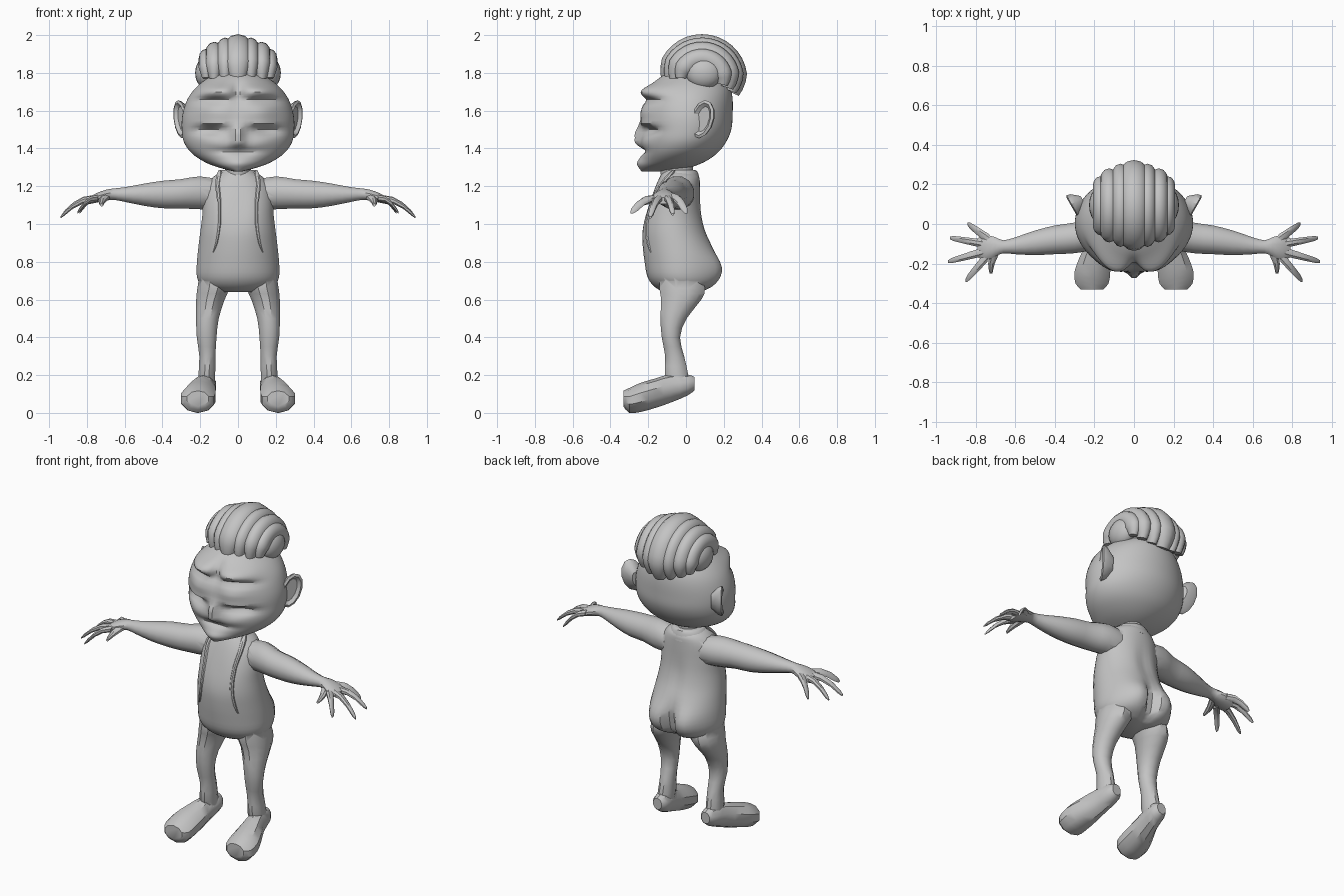
import bpy, bmesh, math
from mathutils import Matrix, Vector

if "Cube" in bpy.data.objects:
    bpy.data.objects.remove(bpy.data.objects["Cube"])

grey = bpy.data.materials.new("plain_grey")
grey.diffuse_color = (0.55, 0.55, 0.55, 1)
grey.use_nodes = True
grey.node_tree.nodes["Principled BSDF"].inputs["Base Color"].default_value = grey.diffuse_color


def spline(rows, steps):
    """Catmull-Rom interpolation of key sections."""
    out = []
    for i in range(len(rows) - 1):
        a, b, c, d = (rows[max(0, min(len(rows) - 1, i + k))] for k in (-1, 0, 1, 2))
        for s in range(steps):
            t = s / steps
            out.append([q + 0.5 * t * (r - p + t * (2*p - 5*q + 4*r - w + t * (3*(q - r) + w - p)))
                        for p, q, r, w in zip(a, b, c, d)])
    return out + [list(rows[-1])]


def finish(name, bm, angle=35):
    bmesh.ops.recalc_face_normals(bm, faces=bm.faces)
    me = bpy.data.meshes.new(name)
    bm.to_mesh(me)
    bm.free()
    me.materials.append(grey)
    ob = bpy.data.objects.new(name, me)
    bpy.context.collection.objects.link(ob)
    smooth(ob, angle)
    return ob


def smooth(ob, angle=35):
    bpy.ops.object.select_all(action='DESELECT')
    ob.select_set(True)
    bpy.context.view_layer.objects.active = ob
    bpy.ops.object.shade_smooth_by_angle(angle=math.radians(angle))


def add_rings(bm, rings):
    """Skin a list of point rings and cap both ends."""
    vs = [[bm.verts.new(p) for p in r] for r in rings]
    n = len(vs[0])
    for a, b in zip(vs, vs[1:]):
        for i in range(n):
            bm.faces.new((a[i], a[(i+1) % n], b[(i+1) % n], b[i]))
    bm.faces.new(vs[0])
    bm.faces.new(vs[-1])


def loft_into(bm, axis, rows, n=12, steps=2, pair=False, mat=None, bumps=()):
    """rows: (position on axis, centre u, centre v, radius u, radius v)."""
    rings = []
    for a, cu, cv, ru, rv in spline(rows, steps):
        ring = []
        for i in range(n):
            t = 2 * math.pi * (i + 0.5) / n
            u, v = cu + ru * math.cos(t), cv + rv * math.sin(t)
            p = {'x': (a, u, v), 'y': (u, a, v), 'z': (u, v, a)}[axis]
            p = Vector(p)
            dy = 0
            # soft dents and bulges; side -1 shapes the front, +1 the back
            for side, bx, bz, sx, sz, d in bumps:
                w = max(0, min(1, 0.5 + side * math.sin(t) * 2.0 - 0.5))
                dy += w * d * math.exp(-((abs(p.x) - bx) / sx)**2 - ((p.z - bz) / sz)**2)
            p.y += dy
            ring.append(mat @ p if mat else p)
        rings.append(ring)
    add_rings(bm, rings)
    if pair:
        add_rings(bm, [[Vector((-p.x, p.y, p.z)) for p in r] for r in rings])


def loft(name, *args, angle=35, **kw):
    bm = bmesh.new()
    loft_into(bm, *args, **kw)
    return finish(name, bm, angle)


def upright(rows):
    """(z, half width, front y, back y) -> loft rows."""
    return [(z, 0, (f + b) / 2, w, (b - f) / 2) for z, w, f, b in rows]


# Body: torso, legs, feet and arms united into one skin
body = loft("body", 'z', upright([
    (.64, .12, -.12, .08), (.67, .19, -.17, .13), (.72, .218, -.205, .155), (.8, .218, -.22, .16),
    (.88, .21, -.23, .14), (.96, .2, -.235, .11), (1.04, .19, -.225, .09), (1.12, .185, -.2, .08),
    (1.2, .17, -.165, .075), (1.25, .13, -.14, .07), (1.275, .09, -.125, .045)]),
    n=40, steps=3, bumps=[
    (1, .11, .75, .08, .10, .05), (1, 0, .74, .03, .10, -.05), (1, 0, 1.0, .04, .12, -.015),
    (-1, 0, 1.08, .07, .12, .012)])
legs = loft("legs", 'z', [
    (.74, .12, -.03, .085, .11), (.66, .13, -.02, .088, .125), (.6, .146, -.025, .078, .11),
    (.5, .162, -.066, .062, .072), (.4, .166, -.08, .054, .05), (.3, .162, -.06, .044, .052),
    (.2, .165, -.05, .046, .064), (.12, .166, -.035, .045, .05)], n=12, pair=True)
feet = loft("feet", 'y', [
    (.045, .165, .155, .03, .035), (.01, .165, .148, .052, .055), (-.08, .178, .13, .06, .075),
    (-.16, .195, .105, .08, .078), (-.24, .21, .082, .095, .077), (-.3, .212, .066, .088, .066),
    (-.33, .212, .075, .06, .042)], n=10, pair=True)
arms = loft("arms", 'x', [
    (.08, -.03, 1.155, .075, .08), (.2, -.045, 1.165, .088, .09), (.3, -.07, 1.16, .08, .08),
    (.4, -.08, 1.156, .075, .075), (.5, -.095, 1.155, .064, .06), (.6, -.11, 1.156, .044, .04),
    (.66, -.115, 1.158, .034, .031), (.7, -.115, 1.152, .05, .03), (.75, -.12, 1.138, .066, .026),
    (.79, -.12, 1.122, .05, .018)], n=12, pair=True)
for part in (legs, feet, arms):
    mod = body.modifiers.new("join", 'BOOLEAN')
    mod.operation, mod.solver, mod.object = 'UNION', 'EXACT', part
    bpy.context.view_layer.objects.active = body
    bpy.ops.object.modifier_apply(modifier=mod.name)
    bpy.data.objects.remove(part)
smooth(body, 45)

# Fingers and thumbs
bm = bmesh.new()
for base, tip in (((.73, -.08, 1.145), (.84, 0, 1.06)), ((.76, -.1, 1.135), (.93, -.07, 1.05)),
                  ((.76, -.14, 1.135), (.94, -.19, 1.035)), ((.74, -.16, 1.135), (.85, -.285, 1.06))):
    b, t = Vector(base), Vector(tip)
    rows = []
    for k, r in ((0, .02), (.35, .018), (.65, .015), (.9, .012), (1, .006)):
        p = b.lerp(t, k) + Vector((0, 0, .025 * math.sin(math.pi * k)))
        rows.append((p.x, p.y, p.z, r * (b - t).length / abs(b.x - t.x), r))
    loft_into(bm, 'x', rows, n=8, steps=1, pair=True)
loft_into(bm, 'y', [(-.14, .7, 1.145, .026, .02), (-.2, .72, 1.12, .018, .017),
                    (-.25, .722, 1.1, .008, .008)], n=8, pair=True)
finish("fingers", bm)

# Jacket edges and collar
loft("jacket_edges", 'z', [
    (.85, .132, -.186, .003, .004), (.9, .115, -.198, .01, .013), (1.0, .1, -.204, .012, .014),
    (1.12, .1, -.174, .012, .014), (1.2, .108, -.135, .014, .014), (1.255, .1, -.09, .016, .018),
    (1.285, .095, -.065, .008, .01)], n=8, steps=2, pair=True)
loft("neck", 'z', upright([(1.2, .075, -.13, .03), (1.26, .072, -.135, .04), (1.31, .07, -.14, .04),
                           (1.38, .09, -.14, .07)]), n=16)
loft("collar", 'z', upright([(1.22, .12, -.125, .075), (1.25, .112, -.13, .07), (1.28, .092, -.12, .06),
                             (1.285, .08, -.11, .045)]), n=24)

# Head with brow, eyelids, cheeks, nose, mouth and chin
loft("head", 'z', upright([
    (1.278, .02, -.23, -.14), (1.29, .07, -.235, -.02), (1.32, .16, -.235, .08), (1.37, .24, -.235, .16),
    (1.43, .285, -.235, .21), (1.5, .298, -.235, .24), (1.58, .294, -.235, .247), (1.66, .268, -.225, .247),
    (1.72, .225, -.2, .235), (1.77, .165, -.15, .2), (1.82, .09, -.06, .14)]),
    n=72, steps=5, angle=40, bumps=[
    (-1, .12, 1.705, .10, .035, -.05), (-1, 0, 1.69, .035, .06, .035),
    (-1, .13, 1.655, .09, .016, .03), (-1, .12, 1.585, .08, .045, -.02),
    (-1, .15, 1.495, .075, .022, .04), (-1, .13, 1.535, .08, .014, -.016),
    (-1, .12, 1.43, .07, .03, -.012), (-1, 0, 1.475, .03, .05, -.045),
    (-1, 0, 1.43, .035, .02, -.02), (-1, 0, 1.385, .09, .015, .025), (-1, 0, 1.32, .07, .03, -.025)])

# Ears: cupped discs turned outward and leaning back
turn = (Matrix.Translation((.298, .09, 1.555)) @ Matrix.Rotation(math.radians(-30), 4, 'Z')
        @ Matrix.Rotation(math.radians(-20), 4, 'X'))
loft("ears", 'x', [(-.05, 0, -.005, .03, .05), (-.012, 0, 0, .06, .095), (.01, 0, 0, .066, .105),
                   (.016, 0, 0, .052, .09), (0, 0, 0, .036, .07)], n=12, steps=1, pair=True, mat=turn)

# Hair: rolled locks arching from the forehead to the back of the head
def lock(bm, x, width, radius, thick, start, end, cy=.085, cz=1.765):
    rings = []
    for k in range(21):
        f = k / 20
        a = math.radians(start + (end - start) * f)
        taper = min(1, .55 + 3 * min(f, 1 - f))
        r = radius - thick
        ring = []
        for i in range(12):
            t = 2 * math.pi * i / 12
            d = r + thick * taper * math.sin(t)
            ring.append(Vector((x + width * taper * math.cos(t), cy + d * math.cos(a), cz + d * math.sin(a))))
        rings.append(ring)
    add_rings(bm, rings)

bm = bmesh.new()
lock(bm, 0, .07, .24, .06, 183, -24)
for s in (1, -1):
    lock(bm, s * .068, .045, .222, .06, 180, -22)
    lock(bm, s * .125, .048, .2, .06, 178, -18)
    lock(bm, s * .168, .04, .162, .05, 176, -14)
finish("hair_locks", bm, 40)
bm = bmesh.new()
for x, rx, ry, rz in ((0, .15, .17, .16), (.165, .062, .095, .085), (-.165, .062, .095, .085)):
    bmesh.ops.create_uvsphere(bm, u_segments=20, v_segments=12, radius=1,
        matrix=Matrix.Translation((x, .095, 1.8 if x else 1.775)) @ Matrix.Diagonal((rx, ry, rz, 1)))
finish("hair_base", bm)
